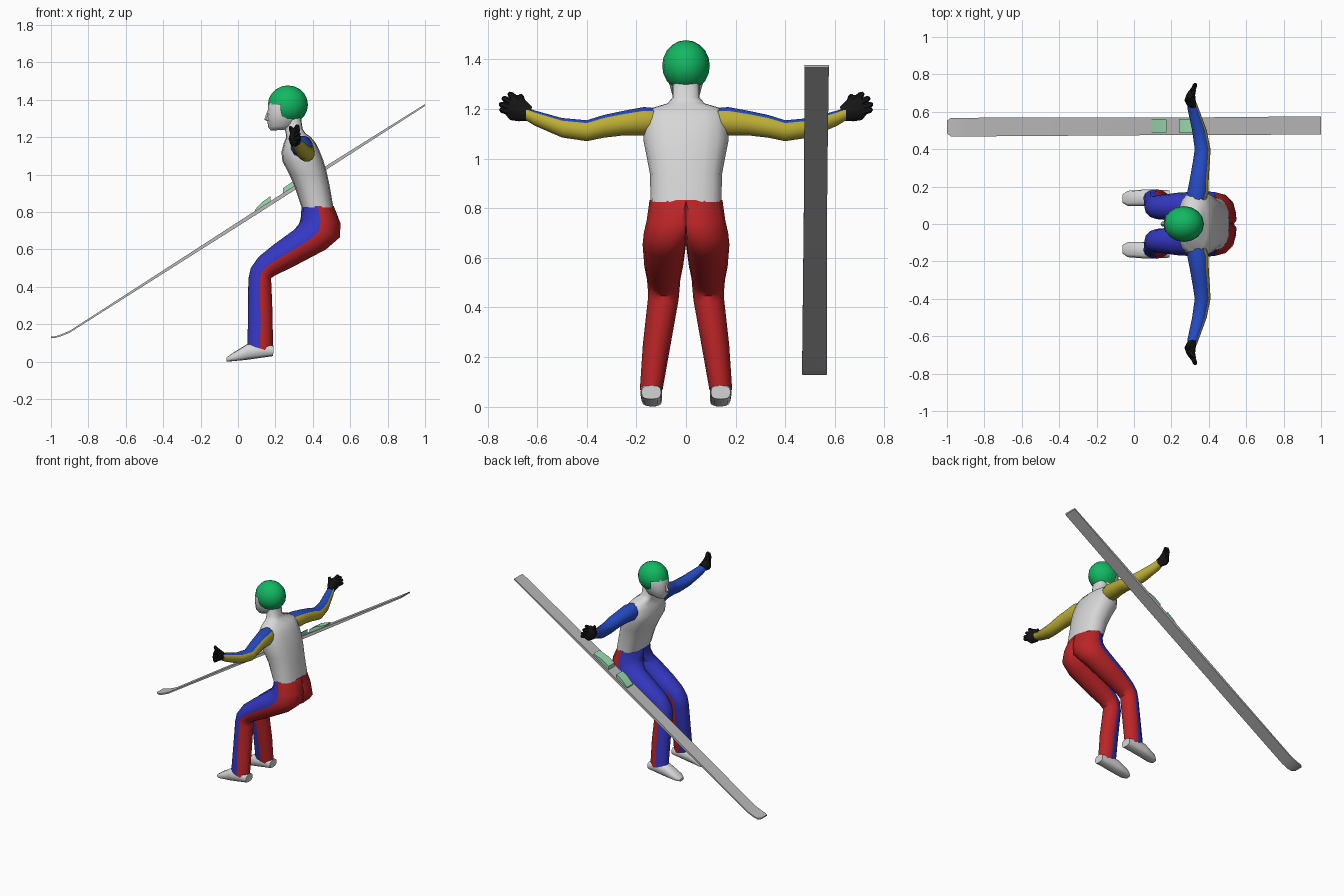
import bpy, bmesh, math
from mathutils import Vector as V

if "Cube" in bpy.data.objects:
    bpy.data.objects.remove(bpy.data.objects["Cube"])


def mat(name, r, g, b):
    m = bpy.data.materials.new(name)
    m.diffuse_color = (r, g, b, 1)
    m.use_nodes = True
    m.node_tree.nodes["Principled BSDF"].inputs["Base Color"].default_value = m.diffuse_color
    return m


WHITE = mat("white", .68, .68, .68)
GREY = mat("ski grey", .50, .50, .50)
RED = mat("red", .50, .018, .02)
NAVY = mat("trouser blue", .035, .04, .55)
BLUE = mat("sleeve blue", .018, .07, .55)
YELLOW = mat("yellow", .50, .42, .035)
GREEN = mat("helmet green", .006, .48, .12)
MINT = mat("binding mint", .33, .73, .44)
BLACK = mat("black", .008, .008, .008)


def finish(name, bm, mats, mirror=False, angle=50):
    bmesh.ops.recalc_face_normals(bm, faces=bm.faces)
    me = bpy.data.meshes.new(name)
    bm.to_mesh(me)
    bm.free()
    ob = bpy.data.objects.new(name, me)
    bpy.context.collection.objects.link(ob)
    for m in mats:
        me.materials.append(m)
    bpy.ops.object.select_all(action='DESELECT')
    ob.select_set(True)
    bpy.context.view_layer.objects.active = ob
    bpy.ops.object.shade_smooth_by_angle(angle=math.radians(angle))
    if mirror:
        mod = ob.modifiers.new("mirror", 'MIRROR')
        mod.use_axis = (False, True, False)
    return ob


def loft(name, rings, mats, n=12, phase=0, power=1, half=False, **kw):
    """Skin rings of (centre, u, v); faces on the +u side get the first material."""
    bm = bmesh.new()
    loops = []
    for c, u, v in rings:
        loop = []
        for i in range(n):
            a = phase + math.tau * i / n
            k, s = math.cos(a), math.sin(a)
            p = V(c) + V(u) * math.copysign(abs(k) ** power, k) \
                + V(v) * math.copysign(abs(s) ** power, s)
            if half:
                p.y = max(p.y, 0)
            loop.append(bm.verts.new(p))
        loops.append(loop)
    for a, b in zip(loops, loops[1:]):
        for i in range(n):
            j = (i + 1) % n
            f = bm.faces.new((a[i], a[j], b[j], b[i]))
            if len(mats) > 1 and math.cos(phase + math.tau * (i + .5) / n) < 0:
                f.material_index = 1
    bm.faces.new(loops[0])
    bm.faces.new(loops[-1])
    return finish(name, bm, mats, **kw)


def side(fx, fz, bx, bz, yc, hw):
    """Ring from a front point and a back point seen from the side."""
    f, b = V((fx, yc, fz)), V((bx, yc, bz))
    return (f + b) / 2, (f - b) / 2, (0, hw, 0)


def box(x, z, yc, hw, t):
    q = math.sqrt(2)
    return (x, yc, z), (0, 0, t * q), (0, hw * q, 0)


def stick(name, a, b, r0, r1, m):
    """Small tapered rounded finger, mirrored."""
    a, b = V(a), V(b)
    d = (b - a).normalized()
    u = d.cross(V((1, 0, 0))).normalized()
    w = d.cross(u)
    rings = [(a.lerp(b, t), u * r, w * r) for t, r in
             ((0, r0), (.85, r1), (1, r1 * .55))]
    loft(name, rings, [m], n=6, mirror=True)


# torso and neck
loft("torso", [side(*r) for r in (
    (.34, .825, .51, .825, 0, .143), (.305, .93, .49, .94, 0, .145),
    (.275, 1.0, .475, 1.01, 0, .158), (.238, 1.07, .455, 1.08, 0, .172),
    (.232, 1.12, .435, 1.13, 0, .172), (.245, 1.17, .415, 1.17, 0, .165),
    (.258, 1.2, .39, 1.2, 0, .15), (.255, 1.222, .36, 1.222, 0, .075),
    (.25, 1.245, .345, 1.245, 0, .055), (.235, 1.32, .335, 1.32, 0, .055))],
    [WHITE], n=16, power=.8)

# trousers: one leg with half the hips, mirrored
loft("trousers", [side(*r) for r in (
    (.34, .832, .512, .832, 0, .147), (.335, .765, .548, .74, .02, .138),
    (.325, .735, .545, .665, .06, .11), (.30, .705, .47, .60, .085, .09),
    (.19, .625, .29, .505, .09, .078), (.11, .56, .2, .462, .09, .067),
    (.068, .50, .175, .445, .09, .064), (.055, .44, .178, .42, .092, .062),
    (.054, .25, .185, .25, .118, .056), (.05, .09, .187, .05, .14, .046))],
    [NAVY, RED], half=True, mirror=True)

# shoes
loft("shoes", [side(*r) for r in (
    (-.062, .022, -.06, 0, .135, .022), (-.035, .042, -.035, .002, .137, .04),
    (.05, .095, .05, .01, .14, .044), (.12, .10, .12, .02, .14, .043),
    (.19, .085, .188, .03, .14, .04))], [WHITE], power=.7, mirror=True)

# sleeves
loft("sleeves", [((x, y, z), (-.7 * r, 0, .7 * r), (.7 * r, 0, .7 * r))
                 for x, y, z, r in (
    (.335, .12, 1.155, .05), (.342, .17, 1.15, .06), (.35, .25, 1.143, .052),
    (.36, .33, 1.13, .048), (.367, .4, 1.112, .044), (.35, .5, 1.124, .041),
    (.318, .61, 1.163, .032), (.31, .645, 1.18, .027))],
    [BLUE, YELLOW], mirror=True)

# gloves: palm, four fingers and thumb
loft("palms", [((x, y, z), (rx, 0, 0), (0, -.35 * rz, rz)) for x, y, z, rx, rz in (
    (.312, .63, 1.18, .026, .028), (.300, .66, 1.192, .03, .042),
    (.303, .69, 1.205, .024, .05), (.315, .715, 1.217, .016, .04))],
    [BLACK], n=8, mirror=True)
for i, (y, z) in enumerate(((.75, 1.198), (.752, 1.22), (.74, 1.245), (.715, 1.264))):
    stick(f"finger_{i + 1}", (.305, .70 - i * .008, 1.185 + i * .016),
          (.333 - i * .004, y, z), .015, .012, BLACK)
stick("thumb", (.30, .655, 1.20), (.278, .668, 1.258), .018, .012, BLACK)

# head and nose
loft("head", [side(*r) for r in (
    (.175, 1.235, .25, 1.24, 0, .03), (.16, 1.257, .31, 1.262, 0, .056),
    (.156, 1.31, .33, 1.31, 0, .07), (.162, 1.38, .34, 1.38, 0, .08),
    (.20, 1.43, .32, 1.43, 0, .06))], [WHITE], power=.85)
loft("nose", [side(*r) for r in (
    (.158, 1.345, .18, 1.345, 0, .008), (.14, 1.295, .18, 1.295, 0, .014),
    (.158, 1.285, .18, 1.285, 0, .012))], [WHITE], n=6)

# helmet shell, open over the face
bm = bmesh.new()
bmesh.ops.create_uvsphere(bm, u_segments=16, v_segments=10, radius=1)
gone = []
for f in bm.faces:
    c = f.calc_center_median()
    if c.z < 0 and -c.x > .45 * abs(c.y):
        gone.append(f)
bmesh.ops.delete(bm, geom=gone, context='FACES')
for v in bm.verts:
    v.co = V((.267 + .107 * v.co.x, .096 * v.co.y, 1.374 + .103 * v.co.z))
finish("helmet", bm, [GREEN])


# loose ski, tilted, with an upturned tip
def slope(x):
    return .16 + .6395 * (x + .9)


loft("ski", [box(*r) for r in (
    (-1, .131, .518, .034, .004), (-.98, .131, .518, .049, .004),
    (-.95, .139, .518, .05, .005), (-.9, .16, .518, .05, .005),
    (.1, slope(.1), .522, .047, .012), (.35, slope(.35), .523, .047, .012),
    (1, slope(1) - .003, .527, .049, .005))],
    [GREY], n=4, phase=math.pi / 4, angle=20)

# toe and heel bindings
for name, pts in (("toe_binding", ((.09, .005), (.13, .022), (.175, .024))),
                  ("heel_binding", ((.24, .024), (.29, .026), (.365, .006)))):
    loft(name, [box(x, slope(x) + .008 + t / 2, .525, .035, t / 2 + .006)
                for x, t in pts],
         [MINT], n=4, phase=math.pi / 4, angle=20)
